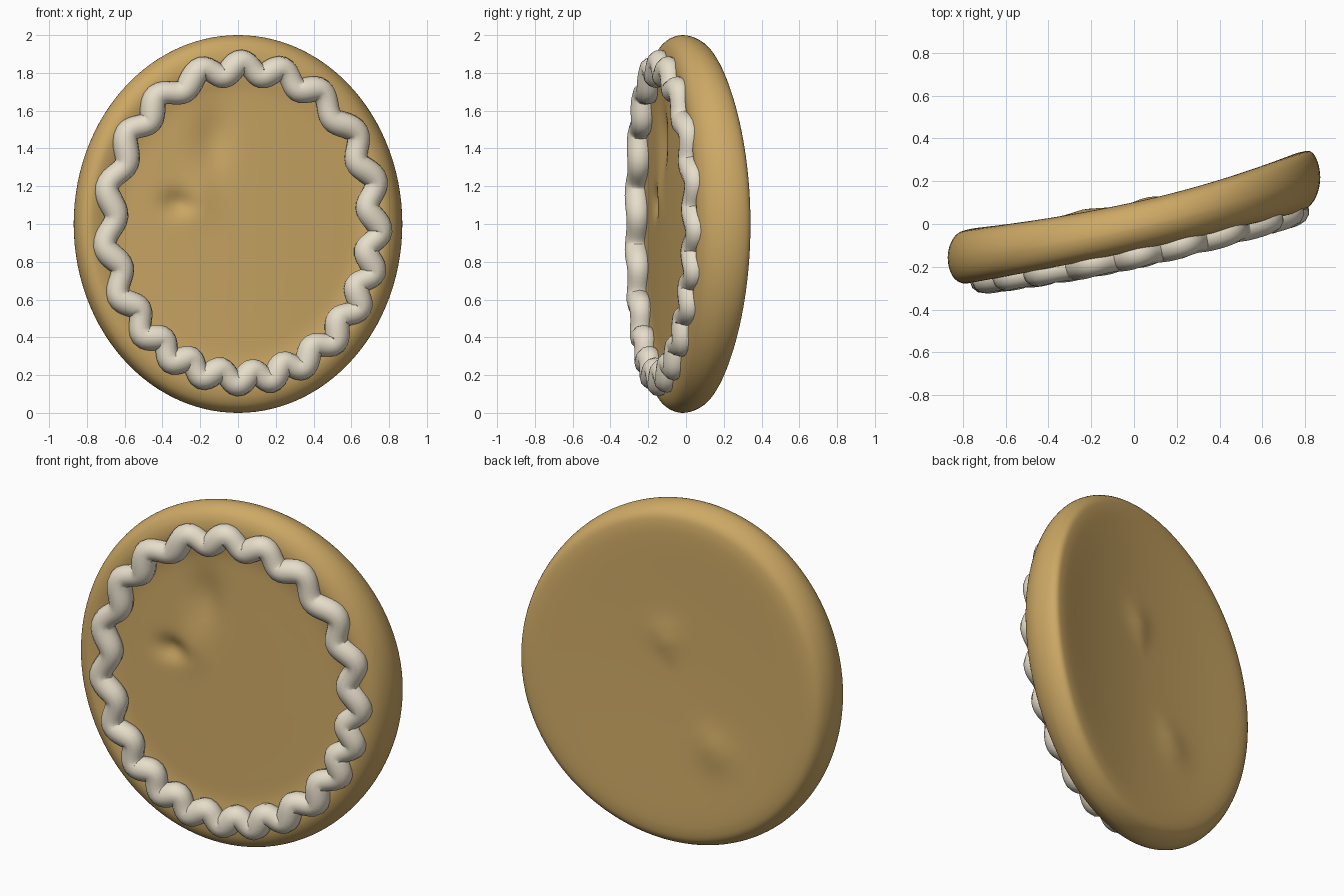
import bpy, bmesh, math

if "Cube" in bpy.data.objects:
    bpy.data.objects.remove(bpy.data.objects["Cube"])

def material(name, rgb):
    m = bpy.data.materials.new(name)
    m.diffuse_color = (*rgb, 1)
    m.use_nodes = True
    m.node_tree.nodes["Principled BSDF"].inputs["Base Color"].default_value = m.diffuse_color
    return m

biscuit_mat = material("golden biscuit", (0.61, 0.395, 0.13))
icing_mat = material("cream icing", (0.80, 0.73, 0.59))

def lean(x):
    # the disc is turned slightly and gently bent
    return 0.215 * x + 0.07 * x * x

def dent(x, z, spots):
    # shallow dimples: (x, z, radius x, radius z, depth)
    return sum(d * math.exp(-((x - cx) / rx) ** 2 - ((z - cz) / rz) ** 2)
               for cx, cz, rx, rz, d in spots)

front_dents = ((-0.13, 1.45, 0.09, 0.16, 0.03), (-0.32, 1.11, 0.07, 0.06, 0.04),
               (-0.20, 1.15, 0.07, 0.12, -0.012))
back_dents = ((0.05, 1.22, 0.08, 0.08, -0.02), (-0.22, 0.62, 0.10, 0.10, -0.02))

def catmull(pts, n):
    out = []
    for i in range(len(pts) - 1):
        p = [pts[max(i - 1, 0)], pts[i], pts[i + 1], pts[min(i + 2, len(pts) - 1)]]
        for k in range(n):
            t = k / n
            out.append(tuple(0.5 * (2 * b + (c - a) * t + (2 * a - 5 * b + 4 * c - d) * t * t
                                    + (3 * b - a - 3 * c + d) * t ** 3)
                             for a, b, c, d in zip(*p)))
    return out + [pts[-1]]

def finish(ob, mat):
    ob.data.materials.clear()
    ob.data.materials.append(mat)
    bpy.ops.object.select_all(action='DESELECT')
    ob.select_set(True)
    bpy.context.view_layer.objects.active = ob
    bpy.ops.object.shade_smooth_by_angle(angle=math.radians(60))

# biscuit: lathed profile (radius fraction, depth) with recessed front face
profile = [(0, -0.10), (0.2, -0.10), (0.4, -0.10), (0.58, -0.10), (0.71, -0.102),
           (0.79, -0.118), (0.86, -0.145), (0.91, -0.152), (0.96, -0.128),
           (0.99, -0.08), (1.0, -0.02), (0.988, 0.035), (0.955, 0.08),
           (0.90, 0.098), (0.80, 0.102), (0.55, 0.097), (0.25, 0.092), (0, 0.09)]
profile = catmull(profile, 4)
N = 112
half = profile.index((1.0, -0.02))
bm = bmesh.new()
rings = []
for k, (r, y) in enumerate(profile):
    ring = []
    for i in range(N):
        a = 2 * math.pi * i / N
        x, z = 0.87 * r * math.cos(a), 1 + r * math.sin(a)
        if k < half:
            # front: rim is rounder towards top and bottom
            fall = min(1, max(0, (r - 0.75) / 0.15))
            dy = -y * 0.25 * fall * (z - 1) ** 2
            if r < 0.75:
                dy += dent(x, z, front_dents)
        else:
            # back: slightly thicker towards the right end
            dy = 0.045 * max(0, x) ** 2 * min(1, max(0, y / 0.09))
            if r < 0.8:
                dy -= dent(x, z, back_dents)
        ring.append(bm.verts.new((x, y + dy + lean(x), z)))
    rings.append(ring)
for p, q in zip(rings, rings[1:]):
    for i in range(N):
        j = (i + 1) % N
        bm.faces.new((p[i], p[j], q[j], q[i]))
bmesh.ops.remove_doubles(bm, verts=bm.verts, dist=1e-5)
bmesh.ops.recalc_face_normals(bm, faces=bm.faces)
me = bpy.data.meshes.new("biscuit")
bm.to_mesh(me)
bm.free()
biscuit = bpy.data.objects.new("biscuit", me)
bpy.context.collection.objects.link(biscuit)
finish(biscuit, biscuit_mat)

# piped icing: wavy rope, crests at hand-placed angles
crests = [-3, 15, 34, 55, 73, 90, 107, 128, 146, 167, 188, 207, 224, 239,
          253, 268, 282, 296, 312, 328, 342, 357]
STEPS = 14
path = []
for a0, a1 in zip(crests, crests[1:]):
    for k in range(STEPS):
        t = k / STEPS
        a = math.radians(a0 + (a1 - a0) * t)
        w = math.cos(2 * math.pi * t)
        x = 0.022 + (0.70 + 0.034 * w) * math.cos(a)
        z = 1.005 + (0.82 + 0.034 * w) * math.sin(a)
        swell = 1 + 0.06 * math.sin(2 * math.pi * t)
        path.append((x, -0.143 + lean(x), z, swell))
cu = bpy.data.curves.new("icing_rope", 'CURVE')
cu.dimensions = '3D'
cu.bevel_depth = 0.064
cu.bevel_resolution = 4
sp = cu.splines.new('POLY')
sp.points.add(len(path) - 1)
for pt, (x, y, z, s) in zip(sp.points, path):
    pt.co = (x, y, z, 1)
    pt.radius = s
sp.use_cyclic_u = True
rope = bpy.data.objects.new("icing_rope", cu)
bpy.context.collection.objects.link(rope)
bpy.ops.object.select_all(action='DESELECT')
rope.select_set(True)
bpy.context.view_layer.objects.active = rope
bpy.ops.object.convert(target='MESH')
rope = bpy.context.view_layer.objects.active
rope.name = "icing_rope"
finish(rope, icing_mat)
